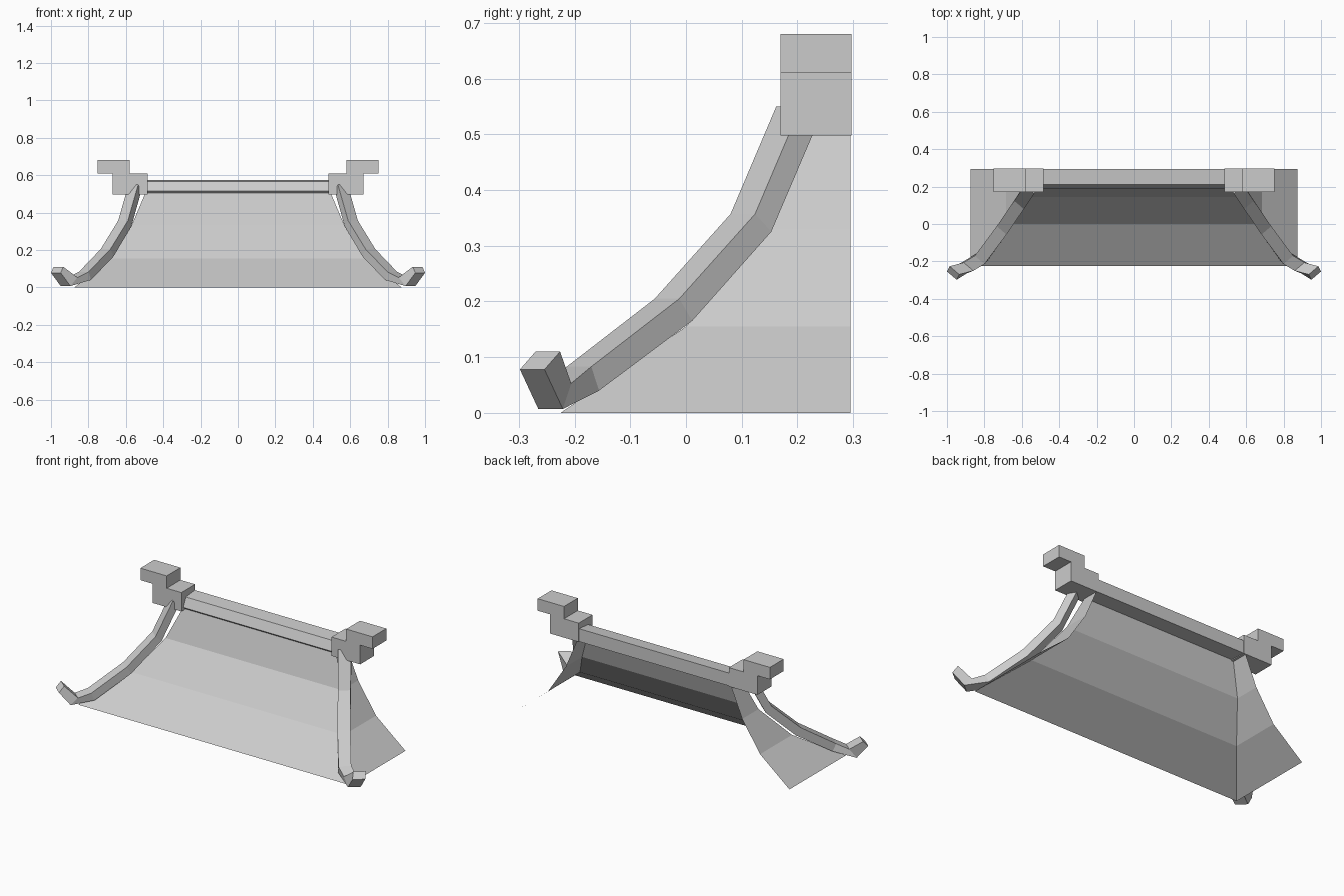
import bpy

if "Cube" in bpy.data.objects:
    bpy.data.objects.remove(bpy.data.objects["Cube"])

BACK = 0.295


def make(name, verts, faces):
    me = bpy.data.meshes.new(name)
    me.from_pydata(verts, [], faces)
    me.update()
    ob = bpy.data.objects.new(name, me)
    bpy.context.collection.objects.link(ob)
    return ob


def mirror_x(ob):
    m = ob.modifiers.new("mirror", 'MIRROR')
    m.use_axis[0] = True
    m.use_mirror_merge = False


def loft(name, rings):
    """Closed tube through rings of equal length, capped at both ends."""
    n = len(rings[0])
    verts = [p for r in rings for p in r]
    faces = [(i * n + j, i * n + (j + 1) % n, (i + 1) * n + (j + 1) % n, (i + 1) * n + j)
             for i in range(len(rings) - 1) for j in range(n)]
    last = (len(rings) - 1) * n
    faces += [tuple(reversed(range(n))), tuple(range(last, last + n))]
    ob = make(name, verts, faces)
    import bmesh
    bm = bmesh.new()
    bm.from_mesh(ob.data)
    bmesh.ops.recalc_face_normals(bm, faces=bm.faces)
    bm.to_mesh(ob.data)
    bm.free()
    return ob


# Curved hip line shared by the front and side roof sheets
hip = [(0.875, -0.225, 0), (0.685, 0.0, 0.155), (0.57, 0.145, 0.33), (0.495, 0.2, 0.507)]
strip = [(2 * i, 2 * i + 1, 2 * i + 3, 2 * i + 2) for i in range(len(hip) - 1)]

# Front roof sheet
make("front_roof", [v for x, y, z in hip for v in ((-x, y, z), (x, y, z))], strip)

# Side roof sheets
side = make("side_roof", [v for x, y, z in hip for v in ((x, y, z), (x, BACK, z))], strip)
mirror_x(side)

# Ridge bar between the end caps
bar = [(0.187, 0.515), (0.21, 0.567), (BACK, 0.575), (BACK, 0.5), (0.198, 0.504)]
loft("ridge_bar", [[(x, y, z) for y, z in bar] for x in (-0.49, 0.49)])

# Stepped ridge end caps
step = [(0.485, 0.498), (0.67, 0.498), (0.67, 0.61), (0.75, 0.61),
        (0.75, 0.68), (0.58, 0.68), (0.58, 0.608), (0.485, 0.608)]
cap = loft("ridge_end_cap", [[(x, y, z) for x, z in step] for y in (0.17, 0.297)])
mirror_x(cap)

# Hip beams with upturned tips: (top centre, bottom centre) along the path
path = [((0.56, 0.184, 0.55), (0.545, 0.21, 0.51)),
        ((0.615, 0.102, 0.357), (0.597, 0.131, 0.325)),
        ((0.708, -0.034, 0.205), (0.692, -0.011, 0.165)),
        ((0.825, -0.192, 0.083), (0.812, -0.178, 0.04)),
        ((0.885, -0.228, 0.053), (0.922, -0.243, 0.007)),
        ((0.96, -0.248, 0.11), (0.974, -0.276, 0.078))]
W = (0.026, 0.022)


def shift(p, s):
    return (p[0] + s * W[0], p[1] + s * W[1], p[2])


beam = loft("hip_beam", [[shift(t, -1), shift(t, 1), shift(b, 1), shift(b, -1)] for t, b in path])
mirror_x(beam)
